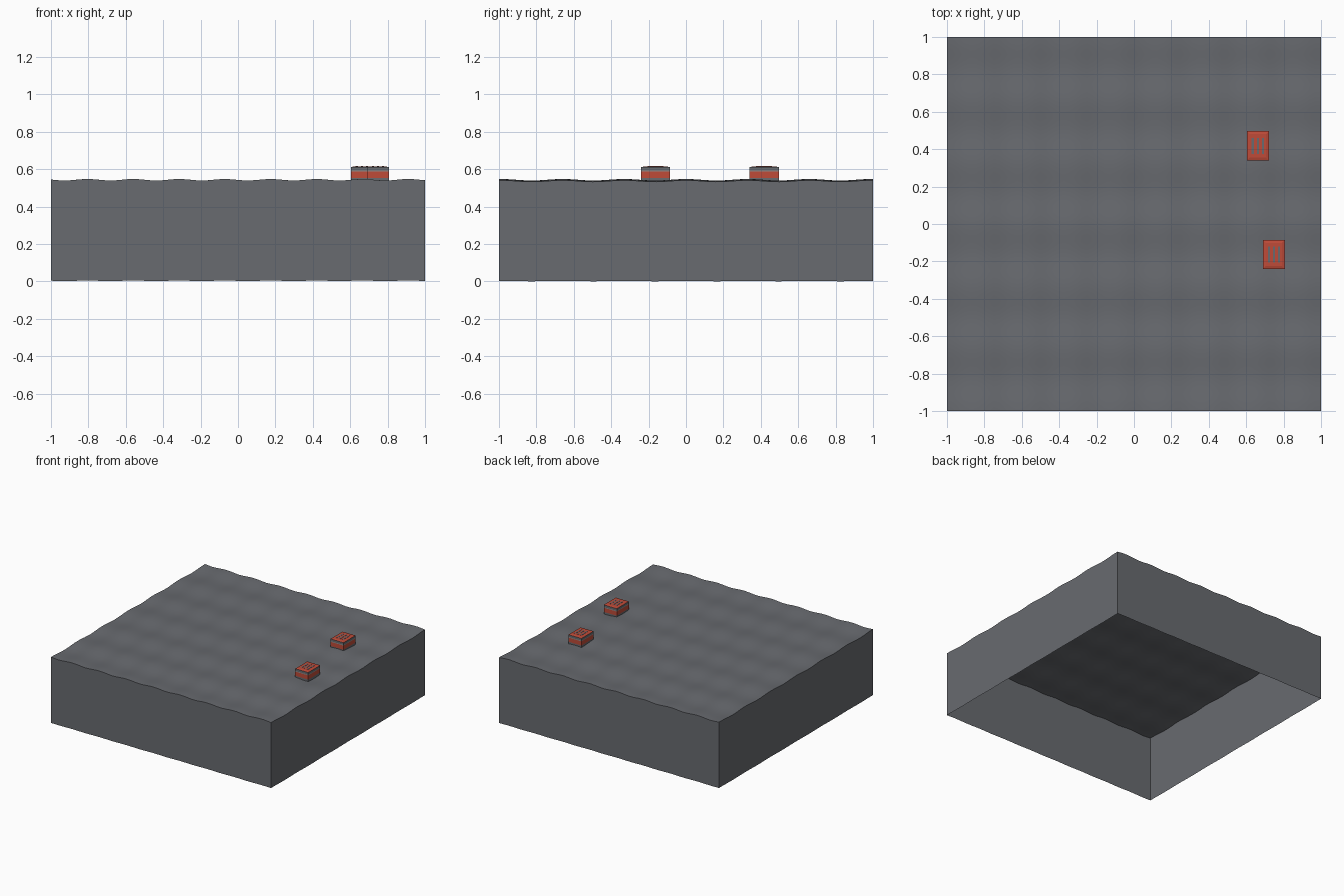
import bpy, bmesh, math

cube = bpy.data.objects.get("Cube")
if cube:
    bpy.data.objects.remove(cube, do_unlink=True)


def material(name, rgb):
    m = bpy.data.materials.new(name)
    m.use_nodes = True
    m.diffuse_color = (*rgb, 1)
    m.node_tree.nodes["Principled BSDF"].inputs["Base Color"].default_value = (*rgb, 1)
    return m


GREY = material("slate grey", (0.14, 0.147, 0.162))
RED = material("brick red", (0.52, 0.07, 0.04))
PALE = material("pale grey", (0.3, 0.27, 0.26))


def finish(name, bm, mats):
    mesh = bpy.data.meshes.new(name)
    bm.to_mesh(mesh)
    bm.free()
    for m in mats:
        mesh.materials.append(m)
    ob = bpy.data.objects.new(name, mesh)
    bpy.context.collection.objects.link(ob)
    return ob


def wave(x, y):
    """Gentle ripple across the slab, between -1 and 1."""
    across = math.cos(math.tau * (x - 0.91) / 0.245)
    along = math.cos(math.tau * y / 0.33)
    return 0.5 * (across + along)


# Rippled slab: a wavy sheet with walls dropped from its border, open below
bm = bmesh.new()
bmesh.ops.create_grid(bm, x_segments=64, y_segments=64, size=1)
border = [e for e in bm.edges if e.is_boundary]
walls = bmesh.ops.extrude_edge_only(bm, edges=border)["geom"]
rim = {v for v in walls if isinstance(v, bmesh.types.BMVert)}
for v in bm.verts:
    w = wave(v.co.x, v.co.y)
    v.co.z = 0.002 * (1 + w) if v in rim else 0.539 + 0.008 * w
bmesh.ops.recalc_face_normals(bm, faces=bm.faces)
if max(bm.faces, key=lambda f: f.calc_center_median().z).normal.z < 0:
    bmesh.ops.reverse_faces(bm, faces=bm.faces)
slab = finish("rippled_slab", bm, [GREY])
bpy.context.view_layer.objects.active = slab
slab.select_set(True)
bpy.ops.object.shade_smooth_by_angle(angle=math.radians(35))
slab.select_set(False)


def add_box(bm, center, size, mat=0):
    made = bmesh.ops.create_cube(bm, size=1)["verts"]
    for v in made:
        v.co = [c + p * s for c, p, s in zip(center, v.co, size)]
    for f in {f for v in made for f in v.link_faces}:
        f.material_index = mat
    return made


def roof_unit(name, cx, cy, w=0.118, d=0.156):
    # Body, split into horizontal colour bands
    bm = bmesh.new()
    add_box(bm, (cx, cy, 0.57), (w, d, 0.08))
    for z in (0.552, 0.586, 0.592):
        bmesh.ops.bisect_plane(bm, geom=bm.verts[:] + bm.edges[:] + bm.faces[:],
                               plane_co=(0, 0, z), plane_no=(0, 0, 1))
    for f in bm.faces:
        z = f.calc_center_median().z
        if 0.552 < z < 0.586 or f.normal.z > 0.9:
            f.material_index = 1
        elif 0.586 < z < 0.592:
            f.material_index = 2
    # Slightly sloped edge around the lid
    lid = [f for f in bm.faces if f.normal.z > 0.9]
    bmesh.ops.inset_region(bm, faces=lid, thickness=0.022, depth=0.004)
    for f in bm.faces:
        if f.normal.z > 0.9:
            f.material_index = 1
    finish(name, bm, [GREY, RED, PALE])

    # Three vent slots on the lid
    bm = bmesh.new()
    for i in (-1, 0, 1):
        add_box(bm, (cx + i * 0.027, cy, 0.614), (0.011, 0.085, 0.003))
    finish(name + "_vents", bm, [GREY])


roof_unit("rear_unit", 0.662, 0.418)
roof_unit("front_unit", 0.748, -0.163)
